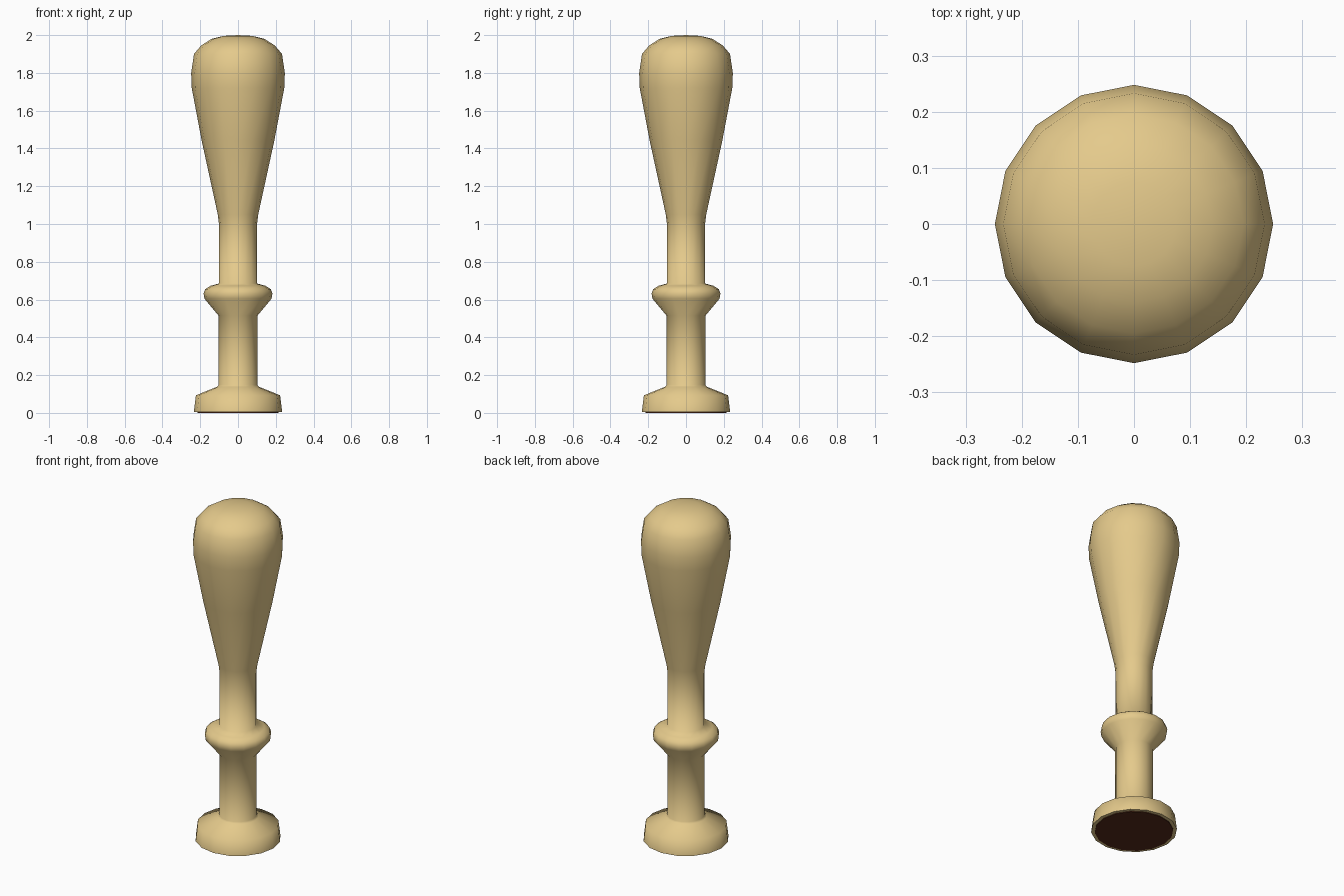
import bpy, bmesh, math

if "Cube" in bpy.data.objects:
    bpy.data.objects.remove(bpy.data.objects["Cube"])

SIDES = 16


def material(name, rgb):
    m = bpy.data.materials.new(name)
    m.diffuse_color = (*rgb, 1.0)
    m.use_nodes = True
    m.node_tree.nodes["Principled BSDF"].inputs["Base Color"].default_value = m.diffuse_color
    return m


def lathe(name, profile, mat, angle):
    """Revolve (radius, z) points around z; radius 0 closes to a pole."""
    bm = bmesh.new()
    rings = []
    for r, z in profile:
        if r == 0:
            rings.append([bm.verts.new((0, 0, z))] * SIDES)
        else:
            rings.append([bm.verts.new((r * math.cos(a), r * math.sin(a), z))
                          for a in (2 * math.pi * i / SIDES for i in range(SIDES))])
    for lo, hi in zip(rings, rings[1:]):
        for i in range(SIDES):
            j = (i + 1) % SIDES
            bm.faces.new(dict.fromkeys((lo[i], lo[j], hi[j], hi[i])))
    bmesh.ops.recalc_face_normals(bm, faces=bm.faces)
    mesh = bpy.data.meshes.new(name)
    bm.to_mesh(mesh)
    bm.free()
    mesh.materials.append(mat)
    obj = bpy.data.objects.new(name, mesh)
    bpy.context.collection.objects.link(obj)
    bpy.ops.object.select_all(action='DESELECT')
    obj.select_set(True)
    bpy.context.view_layer.objects.active = obj
    bpy.ops.object.shade_smooth_by_angle(angle=math.radians(angle))
    return obj


wood = material("pale_wood", (0.78, 0.59, 0.26))
felt = material("dark_brown_felt", (0.09, 0.024, 0.010))

# Turned body: foot, stem, collar, neck and rounded club head
lathe("turned_body", [
    (0, 0.004), (0.234, 0.004), (0.223, 0.093), (0.112, 0.138), (0.103, 0.148),
    (0.103, 0.515), (0.178, 0.605), (0.182, 0.632), (0.174, 0.655),
    (0.145, 0.673), (0.101, 0.685),
    (0.101, 1.0), (0.107, 1.05), (0.192, 1.44), (0.245, 1.72), (0.248, 1.8),
    (0.233, 1.9), (0.195, 1.945), (0.14, 1.98), (0.075, 1.996), (0, 2.0),
], wood, 80)

# Felt pad under the foot
lathe("felt_pad", [(0, 0), (0.214, 0), (0.214, 0.005), (0, 0.005)], felt, 30)
